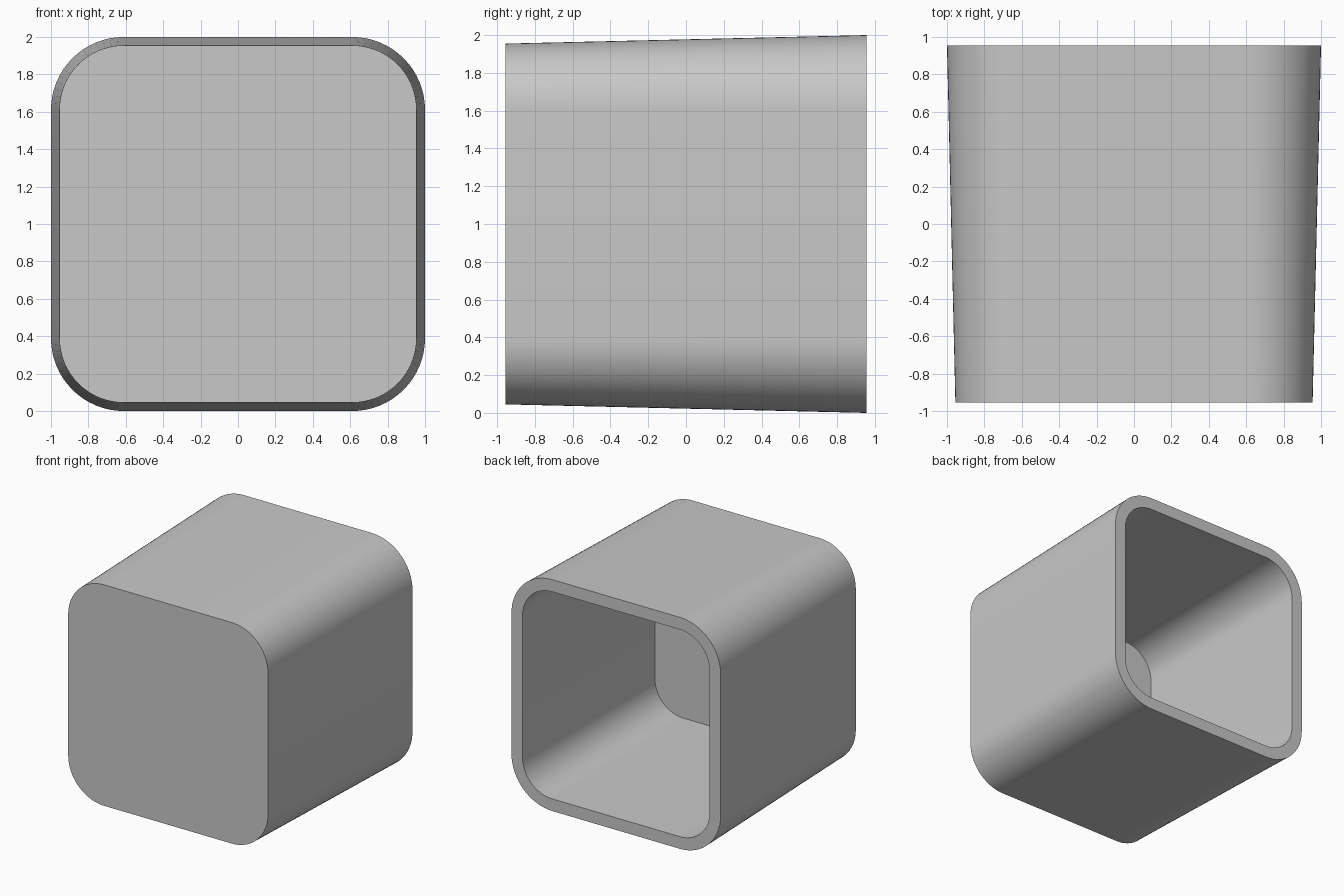
import bpy, bmesh, math

default = bpy.data.objects.get("Cube")
if default:
    bpy.data.objects.remove(default, do_unlink=True)

GREY = (0.58, 0.58, 0.58, 1)
DEPTH = 0.955        # half length along y
CENTRE = 0.61        # offset of the corner arc centres
STEPS = 16           # segments per rounded corner

grey = bpy.data.materials.new("light grey")
grey.use_nodes = True
grey.diffuse_color = GREY
grey.node_tree.nodes["Principled BSDF"].inputs["Base Color"].default_value = GREY


def rounded_loop(bm, half, y):
    """Rounded square of the given half width, standing at depth y."""
    radius = half - CENTRE
    verts = []
    for corner in range(4):
        mid = math.radians(45 + 90 * corner)
        cx = math.copysign(CENTRE, math.cos(mid))
        cz = math.copysign(CENTRE, math.sin(mid))
        for i in range(STEPS + 1):
            a = math.pi / 2 * (corner + i / STEPS)
            verts.append(bm.verts.new((cx + radius * math.cos(a), y,
                                       1 + cz + radius * math.sin(a))))
    return verts


# Closed front, outer wall, back rim, inner wall, inner floor
bm = bmesh.new()
sections = [(0.955, -DEPTH), (1.0, DEPTH), (0.895, DEPTH), (0.878, -0.83)]
loops = [rounded_loop(bm, half, y) for half, y in sections]
for a, b in zip(loops, loops[1:]):
    for i in range(len(a)):
        j = (i + 1) % len(a)
        bm.faces.new((a[i], a[j], b[j], b[i]))
bm.faces.new(loops[0])
bm.faces.new(loops[-1])
bmesh.ops.recalc_face_normals(bm, faces=bm.faces)

mesh = bpy.data.meshes.new("hollow_cap")
bm.to_mesh(mesh)
bm.free()
mesh.materials.append(grey)
cap = bpy.data.objects.new("hollow_cap", mesh)
bpy.context.collection.objects.link(cap)

# Smooth corners, crisp rims
bpy.ops.object.select_all(action="DESELECT")
cap.select_set(True)
bpy.context.view_layer.objects.active = cap
bpy.ops.object.shade_smooth_by_angle(angle=math.radians(30))
